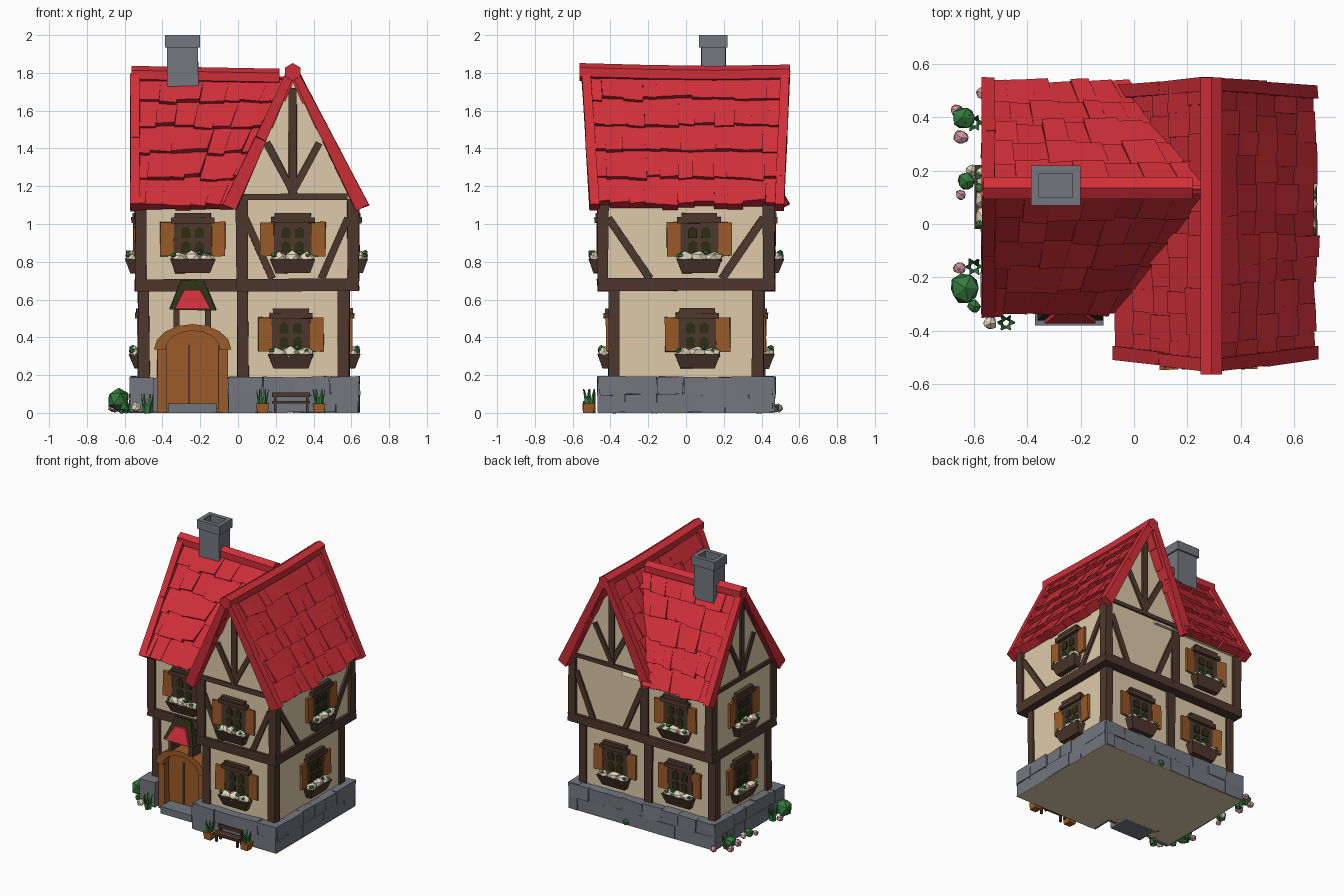
import bpy, bmesh, math, random
from mathutils import Vector

if "Cube" in bpy.data.objects:
    bpy.data.objects.remove(bpy.data.objects["Cube"])
random.seed(4)

def lin(c):
    return c / 12.92 if c <= 0.04045 else ((c + 0.055) / 1.055) ** 2.4

COLOURS = {"roof_red": "D02F39", "plaster": "DECBAA", "dark_timber": "4E382D", "warm_wood": "9C5B29",
           "stone": "73777E", "leaf_green": "357A3E", "cream_flower": "E2D8BC", "pink_flower": "D093A0",
           "dark_olive": "2C2E14"}
MATS = []
for n, h in COLOURS.items():
    m = bpy.data.materials.new(n)
    m.diffuse_color = [lin(int(h[k:k + 2], 16) / 255) for k in (0, 2, 4)] + [1]
    m.use_nodes = True
    m.node_tree.nodes["Principled BSDF"].inputs["Base Color"].default_value = m.diffuse_color
    MATS.append(m)
RED, PLASTER, TIMBER, WOOD, STONE, LEAF, CREAM, PINK, OLIVE = range(9)

def jit(j):
    return Vector([random.uniform(-j, j) for _ in range(3)])

class Part:
    """One object collected from simple solids."""
    def __init__(self, name):
        self.name, self.bm = name, bmesh.new()

    def prism(self, a, b, mat, j=0.0):
        va, vb = ([self.bm.verts.new(Vector(p) + jit(j)) for p in r] for r in (a, b))
        n = len(va)
        faces = [va[::-1], vb] + [[va[i], va[(i + 1) % n], vb[(i + 1) % n], vb[i]] for i in range(n)]
        for f in faces:
            self.bm.faces.new(f).material_index = mat

    def box(self, x0, x1, y0, y1, z0, z1, mat, j=0.0, f=lambda u, w, z: (u, w, z), taper=0.0):
        ring = lambda z, t: [f(x0 + t, y0, z), f(x1 - t, y0, z), f(x1 - t, y1 - t, z), f(x0 + t, y1 - t, z)]
        self.prism(ring(z0, taper), ring(z1, 0), mat, j)

    def blob(self, c, r, mat, j=0.15):
        r = Vector(r)
        new = bmesh.ops.create_icosphere(self.bm, subdivisions=1, radius=1)["verts"]
        for v in new:
            p = v.co + jit(j)
            v.co = Vector(c) + Vector((p.x * r.x, p.y * r.y, p.z * r.z))
            for fc in v.link_faces:
                fc.material_index = mat

    def finish(self):
        bmesh.ops.recalc_face_normals(self.bm, faces=self.bm.faces)
        me = bpy.data.meshes.new(self.name)
        self.bm.to_mesh(me)
        for m in MATS:
            me.materials.append(m)
        bpy.context.collection.objects.link(bpy.data.objects.new(self.name, me))

def wall(axis, plane, sign):
    """Wall frame: u along the wall, w outwards, z up."""
    if axis == "y":
        return lambda u, w, z: Vector((u, plane + sign * w, z))
    return lambda u, w, z: Vector((plane + sign * w, u, z))

LO = dict(FR=wall("y", -.40, -1), B=wall("y", .40, 1), R=wall("x", .58, 1), L=wall("x", -.51, -1))
UP = dict(FR=wall("y", -.45, -1), FL=wall("y", -.27, -1), B=wall("y", .45, 1),
          R=wall("x", .62, 1), L=wall("x", -.53, -1))

# plaster walls and gables
p = Part("plaster_walls")
p.box(.01, .58, -.40, .40, .1, .68, PLASTER)
p.box(-.51, .05, -.23, .40, .1, .68, PLASTER)
p.box(0, .62, -.45, .45, .68, 1.12, PLASTER)
p.box(-.53, .05, -.27, .45, .68, 1.12, PLASTER)
p.prism(*[[(-.005, y, 1.1), (.61, y, 1.1), (.29, y, 1.765)] for y in (-.45, .45)], PLASTER)
p.prism(*[[(x, -.26, 1.1), (x, .47, 1.1), (x, .13, 1.745)] for x in (-.53, .2)], PLASTER)
p.finish()

# timber frame
p = Part("timber_frame")
p.box(-.01, .64, -.47, .47, .645, .71, TIMBER, .004)
p.box(-.545, .05, -.29, .47, .645, .71, TIMBER, .004)
def post(x, y, z0, z1, s=.03):
    p.box(x - s, x + s, y - s, y + s, z0, z1, TIMBER, .004)
for x, y in ((.025, -.38), (.56, -.38), (.56, .38), (-.50, .38), (-.50, -.22), (.02, .39)):
    post(x, y, .15, .66)
for x, y in ((.02, -.44), (.61, -.44), (.61, .44), (-.515, .44), (-.515, -.26), (.02, .435)):
    post(x, y, .7, 1.13)
def beam(f, u0, z0, u1, z1, wd=.04):
    d = Vector((u1 - u0, z1 - z0)).normalized() * wd / 2
    end = lambda u, z: [f(u - d.y, -.02, z + d.x), f(u + d.y, -.02, z - d.x),
                        f(u + d.y, .014, z - d.x), f(u - d.y, .014, z + d.x)]
    p.prism(end(u0, z0), end(u1, z1), TIMBER, .003)
for f, c, half in ((UP["FR"], .29, .29), (UP["B"], .29, .29), (UP["L"], .11, .33)):
    beam(f, c - half, 1.145, c + half, 1.145, .03)
    beam(f, c, 1.14, c, 1.72, .045)
    for s in (-1, 1):
        beam(f, c, 1.17, c + s * .14, 1.43, .036)
for f, c, a, b in ((UP["FR"], .31, .13, .27), (UP["B"], .31, .13, .27), (UP["R"], 0, .19, .41)):
    for s in (-1, 1):
        beam(f, c + s * a, .71, c + s * b, 1.03)
p.finish()

# stone base: solid core, irregular blocks round the outside, plain floor
p = Part("stone_base")
p.box(-.03, .61, -.44, .44, .004, .185, STONE)
p.box(-.55, .0, -.25, .44, .004, .185, STONE)
p.box(-.03, .64, -.465, .465, 0, .003, PLASTER)
p.box(-.56, -.03, -.30, .465, 0, .003, PLASTER)
def stones(f, u0, u1):
    for z0, z1 in ((.003, .10), (.095, .19)):
        u = u0
        while u < u1 - .01:
            e = u + random.uniform(.11, .2)
            e = u1 if u1 - e < .07 else e
            p.box(u, e, -.06, .02 + random.uniform(0, .012), z0, z1, STONE, .006 if z0 > .05 else .002, f)
            u = e
stones(wall("y", -.44, -1), -.05, .635)
stones(wall("y", .44, 1), -.565, .635)
stones(wall("x", .615, 1), -.46, .46)
stones(wall("x", -.545, -1), -.31, .46)
stones(wall("x", -.03, -1), -.455, -.24)
p.box(-.575, -.45, -.34, -.22, .003, .19, STONE, .004)
p.finish()

# roofs: rows of overlapping tiles on each slope, gable edge boards, ridge caps
def slope(name, R, A, D, s0, s1, boards, n):
    p = Part(name)
    R, A, D = Vector(R), Vector(A), Vector(D)
    N = A.cross(D).normalized()
    N = N if N.z > 0 else -N
    P = lambda s, t, h: R + A * s + D * t + N * h
    rows = 5
    for r in range(rows):
        t0, t1 = max(0, r / rows - .02), (r + 1) / rows
        cuts = [0] + [(k + random.uniform(-.2, .2)) / n for k in range(1, n)] + [1]
        for a, b in zip(cuts, cuts[1:]):
            e, h = t1 + random.uniform(-.012, .018), .027 + random.uniform(-.008, .01)
            at = lambda q, t: s0(t) + (s1(t) - s0(t)) * q
            top = [P(at(a, t0), t0, -.02), P(at(b, t0), t0, -.02), P(at(b, t0), t0, .002), P(at(a, t0), t0, .002)]
            low = [P(at(a, t1), e, -.03), P(at(b, t1), e, -.03),
                   P(at(b, t1), e + random.uniform(-.015, .015), h), P(at(a, t1), e, h)]
            p.prism(top, low, RED)
    for edge, s in boards:
        ring = lambda t: [P(edge(t) - s * .02, t, -.012 - .03 * t), P(edge(t) + s * .03, t, -.012 - .03 * t),
                          P(edge(t) + s * .03, t, .033), P(edge(t) - s * .02, t, .033)]
        for a, b in ((0, .5), (.5, 1.015)):
            p.prism(ring(a), ring(b), RED, .003)
    p.finish()

gf, gb = lambda t: -.535 + .045 * t, lambda t: .53 - .03 * t
for dx, name in ((-.333, "gable_roof_left"), (.365, "gable_roof_right")):
    slope(name, (.29, 0, 1.80), (0, 1, 0), (dx, 0, -.70), gf, gb, ((gf, 1), (gb, -1)), 11)
lf, valley = lambda t: -.55, lambda t: .315 - .476 * (.02 + .68 * t)
for dy, name in ((-.445, "side_roof_front"), (.385, "side_roof_back")):
    slope(name, (0, .13, 1.78), (1, 0, 0), (0, dy, -.68), lf, valley, ((lf, 1),), 7)

p = Part("ridge_caps")
hexa = [(math.cos(math.radians(60 * i + 30)) * .047, math.sin(math.radians(60 * i + 30)) * .047) for i in range(6)]
ys = [-.565, -.2, .15, .55]
zs = [1.805, 1.795, 1.79, 1.797]
for i in range(3):
    p.prism(*[[(.29 + a, ys[k], zs[k] + b) for a, b in hexa] for k in (i, i + 1)], RED)
xs, zs = [-.565, -.2, .22], [1.79, 1.783, 1.775]
for i in range(2):
    p.prism(*[[(xs[k], .135 + a, zs[k] + b) for a, b in hexa] for k in (i, i + 1)], RED)
p.finish()

# chimney with hollow cap
p = Part("chimney")
p.box(-.375, -.21, .08, .21, 1.5, 1.94, STONE, .002)
for x0, x1, y0, y1 in ((-.387, -.2, .07, .1), (-.387, -.2, .19, .22), (-.387, -.357, .1, .19), (-.23, -.2, .1, .19)):
    p.box(x0, x1, y0, y1, 1.935, 2.0, STONE)
p.finish()

# windows with shutters, lintel and planted box
def window(name, f, c, dz):
    p = Part(name)
    b = lambda u0, u1, w0, w1, z0, z1, m, j=.002, t=0: p.box(c + u0, c + u1, w0, w1, z0 + dz, z1 + dz, m, j, f, t)
    b(-.10, .10, -.01, .014, .31, .51, TIMBER)
    for u in (-.036, .036):
        for z in (.375, .45):
            q = lambda w: [f(c + u + du, w, z + zz + dz) for du, zz in
                           ((-.024, -.03), (.024, -.03), (.024, .015), (0, .031), (-.024, .015))]
            p.prism(q(.01), q(.021), OLIVE)
    b(-.115, .115, -.01, .035, .50, .53, TIMBER)
    b(-.095, .095, -.01, .028, .525, .553, TIMBER)
    for s in (-1, 1):
        q = lambda z: [f(c + s * .10, 0, z + dz), f(c + s * .10, .016, z + dz),
                       f(c + s * .172, .024, z + dz), f(c + s * .172, .006, z + dz)]
        p.prism(q(.325), q(.505), WOOD, .003)
    b(-.12, .12, -.01, .068, .235, .31, TIMBER, .002, .028)
    for k, u in enumerate((-.075, 0, .075)):
        r = f(.05, .034, 0) - f(0, 0, 0)
        p.blob(f(c + u, .034, .315 + dz), (abs(r.x), abs(r.y), .032 + .006 * (k % 2)), CREAM)
    for u, z in ((-.1, .33), (.035, .345), (.08, .33)):
        p.blob(f(c + u, .05, z + dz), (.017, .017, .013), LEAF, .2)
    p.finish()

for tag, f, c, dz in (("front_lower", LO["FR"], .28, 0), ("front_upper_right", UP["FR"], .29, .505),
                      ("front_upper_left", UP["FL"], -.24, .505), ("right_lower", LO["R"], .06, 0),
                      ("right_upper", UP["R"], .07, .505), ("back_lower_right_wing", LO["B"], .29, 0),
                      ("back_lower_left_wing", LO["B"], -.24, 0), ("back_upper", UP["B"], -.24, .505),
                      ("left_lower", LO["L"], .09, 0), ("left_upper", UP["L"], .1, .505)):
    window("window_" + tag, f, c, dz)

# arched door, frame and step
p = Part("door")
def arc(rx, rz, z):
    return [(-.24 + rx * math.cos(math.pi * i / 8), z + rz * math.sin(math.pi * i / 8)) for i in range(9)]
inner, outer = arc(.145, .10, .335), arc(.205, .135, .335)
for i in range(8):
    quad = (inner[i], inner[i + 1], outer[i + 1], outer[i])
    p.prism(*[[(x, y, z) for x, z in quad] for y in (-.33, -.2)], WOOD)
for s in (-1, 1):
    x = -.24 + s * .163
    p.box(x - .025, x + .025, -.32, -.2, 0, .34, WOOD, .002)
panel = [(-.09, .02)] + inner + [(-.39, .02)]
p.prism(*[[(x, y, z) for x, z in panel] for y in (-.265, -.22)], WOOD)
for x in (-.385, -.26, -.1):
    p.box(x - .006, x + .006, -.27, -.26, .05, .36, TIMBER)
p.box(-.37, -.115, -.38, -.22, 0, .05, STONE, .002)
p.finish()

# little canopy over the door
p = Part("door_canopy")
for x in (-.325, -.16):
    p.box(x - .016, x + .016, -.33, -.2, .45, .56, TIMBER)
p.prism([(-.365, -.365, .545), (-.115, -.365, .545), (-.115, -.22, .545), (-.365, -.22, .545)],
        [(-.30, -.30, .70), (-.18, -.30, .70), (-.18, -.22, .70), (-.30, -.22, .70)], OLIVE, .004)
p.prism([(-.335, -.374, .55), (-.145, -.374, .55), (-.145, -.34, .55), (-.335, -.34, .55)],
        [(-.285, -.335, .65), (-.20, -.335, .65), (-.20, -.30, .65), (-.285, -.30, .65)], RED)
p.finish()

# bench and potted plants in front
p = Part("bench")
p.box(.18, .38, -.545, -.485, .05, .064, TIMBER)
p.box(.18, .38, -.49, -.478, .085, .108, TIMBER)
for x in (.19, .36):
    p.box(x, x + .014, -.54, -.525, 0, .05, TIMBER)
    p.box(x, x + .014, -.492, -.478, 0, .10, TIMBER)
p.finish()
p = Part("potted_plants")
def tuft(x, y, z, h, n=6):
    for k in range(n):
        a = k * 2 * math.pi / n
        d = Vector((math.cos(a), math.sin(a), 0))
        c = Vector((x, y, z)) + d * .01
        side = Vector((-d.y, d.x, 0)) * .014
        p.prism([c - side, c + side, c + d * .014],
                [c + d * .022 + Vector((0, 0, h)) + o * .2 for o in (-side, side, d * .012)], LEAF, .003)
for x in (.13, .43):
    p.box(x - .034, x + .034, -.545, -.482, 0, .05, WOOD, .002, taper=.008)
    tuft(x, -.513, .045, .08)
p.finish()

# bushes and flowers round the base
p = Part("garden_plants")
p.blob((-.635, -.24, .07), (.064, .064, .07), LEAF, .1)
for x, y, r, m in ((-.64, .40, .045, LEAF), (-.65, .325, .03, PINK), (-.655, -.165, .025, PINK), (-.63, .16, .035, LEAF),
                   (-.65, .11, .02, PINK), (-.665, .425, .025, PINK), (-.54, -.37, .028, CREAM), (-.57, .49, .025, PINK),
                   (.16, .475, .022, LEAF), (-.61, .2, .025, CREAM), (-.60, -.31, .028, LEAF)):
    p.blob((x, y, r * (1.5 if r > .04 else 1.1)), (r, r, r), m, .12)
for x, y in ((-.48, -.37), (-.60, -.16), (-.60, .38)):
    tuft(x, y, 0, .10)
p.finish()
